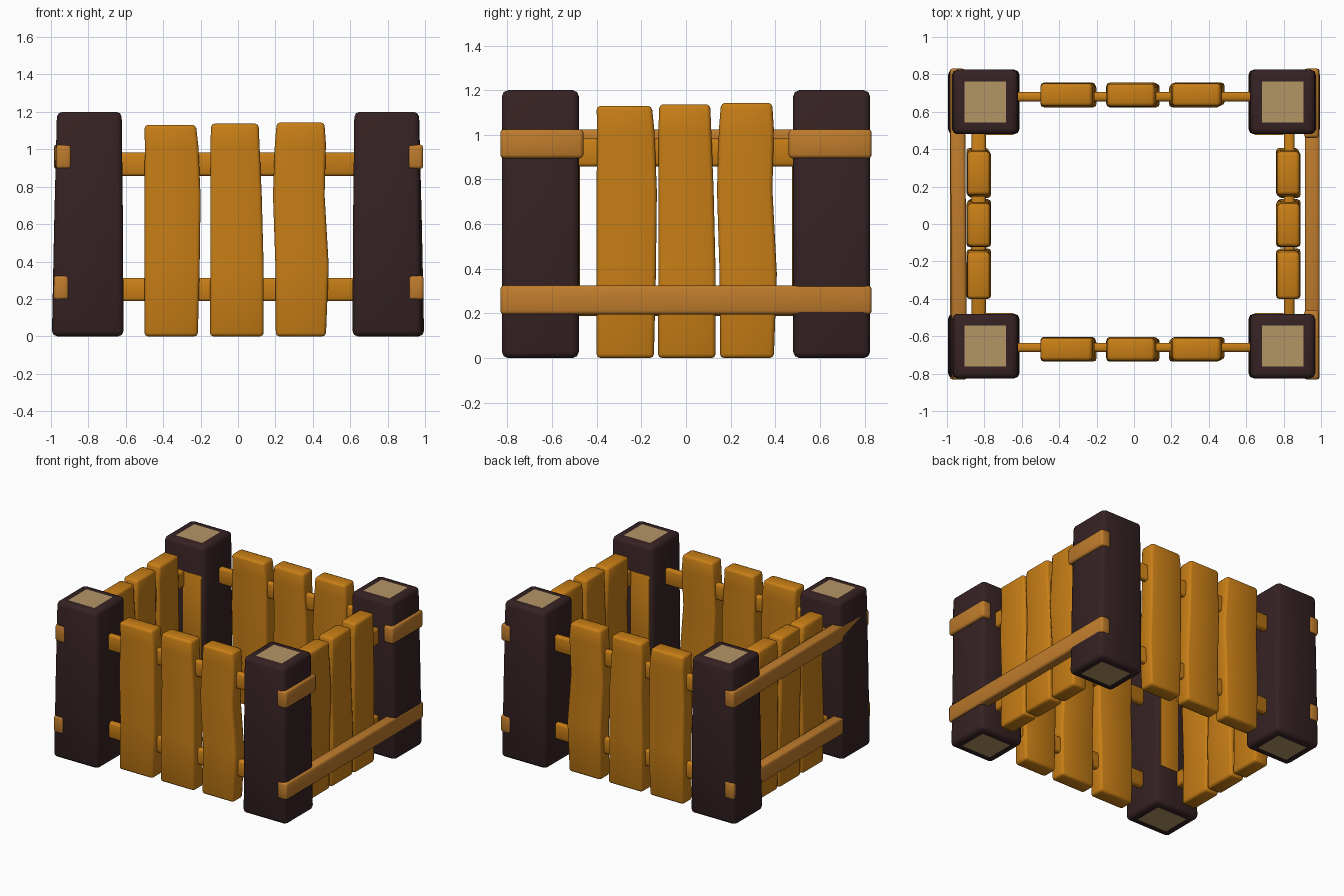
import bpy, bmesh, math
from mathutils import Matrix, Vector

cube = bpy.data.objects.get("Cube")
if cube:
    bpy.data.objects.remove(cube, do_unlink=True)


def material(name, rgb):
    m = bpy.data.materials.new(name)
    m.use_nodes = True
    m.diffuse_color = (*rgb, 1)
    m.node_tree.nodes["Principled BSDF"].inputs["Base Color"].default_value = (*rgb, 1)
    return m


DARK = material("dark bark", (0.037, 0.016, 0.017))
AMBER = material("amber wood", (0.58, 0.21, 0.008))
WORN = material("worn amber wood", (0.52, 0.2, 0.025))
CUT = material("cut wood", (0.45, 0.30, 0.13))


def loft(name, sections, mats, bevel, place=Matrix(), cap_inset=0):
    """Bevelled beam through rectangles (z, x0, x1, y0, y1), then moved by place."""
    bm = bmesh.new()
    rings = [[bm.verts.new((x, y, z)) for x, y in ((a, c), (b, c), (b, d), (a, d))]
             for z, a, b, c, d in sections]
    for low, high in zip(rings, rings[1:]):
        for i in range(4):
            j = (i + 1) % 4
            bm.faces.new((low[i], low[j], high[j], high[i]))
    bm.faces.new(rings[0][::-1])
    bm.faces.new(rings[-1])
    bm.normal_update()
    sharp = [e for e in bm.edges if e.calc_face_angle(0) > 0.8]
    bmesh.ops.bevel(bm, geom=sharp, offset=bevel, segments=2, profile=0.5, affect="EDGES")
    bm.normal_update()
    if cap_inset:
        # Bare end grain on both ends
        caps = [f for f in bm.faces if abs(f.normal.z) > 0.98 and f.calc_area() > 0.04]
        bmesh.ops.inset_individual(bm, faces=caps, thickness=cap_inset)
        for f in caps:
            f.material_index = 1
    bm.transform(place)
    bmesh.ops.recalc_face_normals(bm, faces=bm.faces)
    mesh = bpy.data.meshes.new(name)
    bm.to_mesh(mesh)
    bm.free()
    for m in mats:
        mesh.materials.append(m)
    obj = bpy.data.objects.new(name, mesh)
    bpy.context.collection.objects.link(obj)
    bpy.ops.object.select_all(action="DESELECT")
    obj.select_set(True)
    bpy.context.view_layer.objects.active = obj
    bpy.ops.object.shade_smooth_by_angle(angle=math.radians(50))
    return obj


def rail(name, start, end, wide, tall, mat):
    """Horizontal beam between two points, tall in z."""
    start, end = Vector(start), Vector(end)
    along = (end - start).normalized()
    side = Vector((0, 0, 1)).cross(along).normalized()
    up = along.cross(side)
    place = Matrix((side, up, along)).transposed().to_4x4()
    place.translation = start
    w, t = wide / 2, tall / 2
    loft(name, [(0, -w, w, -t, t), ((end - start).length, -w, w, -t, t)],
         [mat], 0.016, place)


# Corner posts, leaning in slightly on the outer side
for sx, xname in ((-1, "right"), (1, "left")):
    for sy, yname in ((-1, "front"), (1, "back")):
        foot = 0.985 if (sx, sy) == (1, -1) else 0.995
        rings = []
        for z, outer, inner in ((0, foot, 0.612), (0.6, foot - 0.012, 0.615), (1.2, 0.968, 0.622)):
            xs = sorted((sx * outer, sx * inner))
            ys = sorted((sy * 0.825, sy * 0.48))
            rings.append((z, *xs, *ys))
        loft(f"{yname}_{xname}_post", rings, [DARK, CUT], 0.028, cap_inset=0.048)
        # Stripped bark patch on the inward face
        xs = sorted((sx * 0.645, sx * 0.80))
        ys = sorted((sy * 0.476, sy * 0.484))
        loft(f"{yname}_{xname}_bark_patch", [(0.3, *xs, *ys), (0.98, *xs, *ys)], [AMBER], 0.001)

# Plank outlines: left and right edge from foot to top, about the centre
HEIGHTS = (0, 0.33, 0.66, 0.9, 1)
SHAPES = (
    ((-0.145, 0.14), (-0.145, 0.15), (-0.145, 0.155), (-0.143, 0.143), (-0.145, 0.13)),
    ((-0.145, 0.142), (-0.143, 0.142), (-0.143, 0.132), (-0.143, 0.12), (-0.138, 0.115)),
    ((-0.133, 0.135), (-0.135, 0.15), (-0.148, 0.128), (-0.138, 0.135), (-0.128, 0.127)),
)
TOPS = (1.13, 1.137, 1.143)
SWAY = (0, 0.006, -0.006, 0.004, 0)


def plank_row(name, centres, scale, place):
    for i, (centre, shape, top) in enumerate(zip(centres, SHAPES, TOPS)):
        flip = -1 if i == 1 else 1
        rings = [(h * top, centre + a * scale, centre + b * scale,
                  -0.06 + s * flip, 0.06 + s * flip)
                 for h, (a, b), s in zip(HEIGHTS, shape, SWAY)]
        loft(f"{name}_plank_{i + 1}", rings, [AMBER], 0.018, place)


WIDE_ROW, NARROW_ROW = (-0.355, -0.005, 0.335), (-0.27, 0.005, 0.272)
turn = Matrix.Rotation(math.pi / 2, 4, "Z")
plank_row("front", WIDE_ROW, 1, Matrix.Translation((0, -0.67, 0)))
plank_row("back", WIDE_ROW, 1, Matrix.Translation((0, 0.69, 0)))
plank_row("left", NARROW_ROW, 0.9, Matrix.Translation((0.825, 0, 0)) @ turn)
plank_row("right", NARROW_ROW, 0.9, Matrix.Translation((-0.83, 0, 0)) @ turn)

# Rails through the planks on all four sides
for level, z in (("lower", 0.25), ("upper", 0.92)):
    rail(f"front_{level}_rail", (-0.7, -0.66, z), (0.7, -0.66, z), 0.05, 0.125, AMBER)
    rail(f"back_{level}_rail", (-0.7, 0.68, z), (0.7, 0.68, z), 0.05, 0.125, AMBER)
    rail(f"left_{level}_rail", (0.83, -0.6, z), (0.83, 0.6, z), 0.055, 0.125, AMBER)
    rail(f"right_{level}_rail", (-0.83, -0.6, z), (-0.83, 0.6, z), 0.075, 0.125, AMBER)

# Outer side rails, with the upper left one broken into two stubs
END = 0.832
rail("left_outer_lower_rail", (0.953, -END, 0.26), (0.953, END, 0.26), 0.08, 0.13, WORN)
rail("right_outer_lower_rail", (-0.945, -END, 0.26), (-0.945, END, 0.26), 0.08, 0.13, WORN)
rail("right_outer_upper_rail", (-0.932, -END, 0.96), (-0.945, END, 0.96), 0.08, 0.13, WORN)
for s, name in ((-1, "front"), (1, "back")):
    rail(f"left_outer_{name}_stub", (0.95, s * 0.46, 0.96), (0.95, s * END, 0.96), 0.08, 0.13, WORN)
